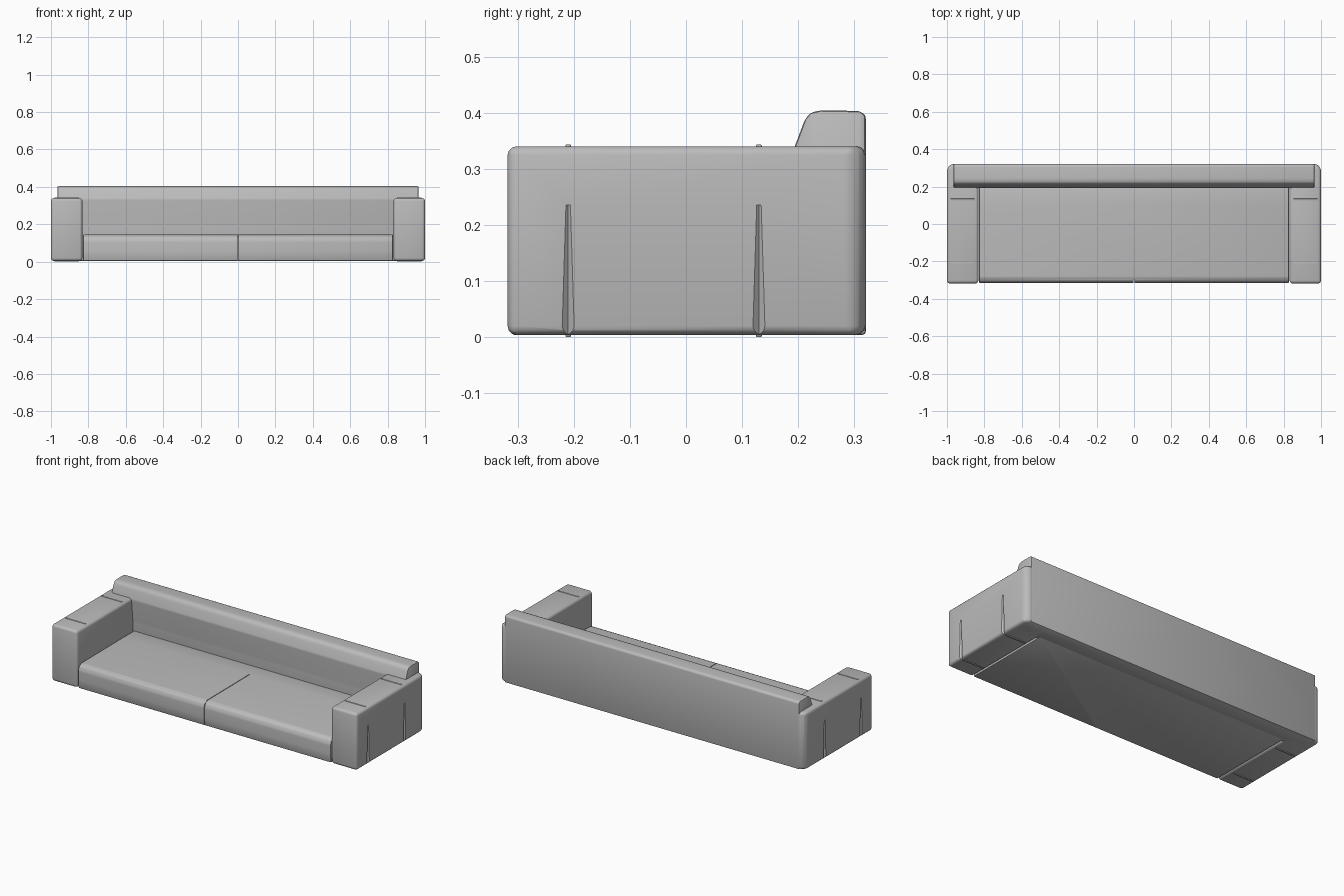
import bpy, bmesh, math
from mathutils import Matrix, Vector

cube = bpy.data.objects.get("Cube")
if cube:
    bpy.data.objects.remove(cube, do_unlink=True)

fabric = bpy.data.materials.new("grey fabric")
fabric.use_nodes = True
GREY = (0.5, 0.5, 0.5, 1)
fabric.diffuse_color = GREY
fabric.node_tree.nodes["Principled BSDF"].inputs["Base Color"].default_value = GREY


def prism(name, outline, axis, lo, hi, bevel=0.0, segments=3):
    """Extrude an outline along x ('x': y,z points) or z ('z': x,y points)."""
    bm = bmesh.new()
    place = (lambda a, b: (lo, a, b)) if axis == "x" else (lambda a, b: (a, b, lo))
    face = bm.faces.new([bm.verts.new(place(a, b)) for a, b in outline])
    moved = bmesh.ops.extrude_face_region(bm, geom=[face])["geom"]
    step = Vector((hi - lo, 0, 0)) if axis == "x" else Vector((0, 0, hi - lo))
    bmesh.ops.translate(bm, vec=step, verts=[g for g in moved if isinstance(g, bmesh.types.BMVert)])
    bmesh.ops.recalc_face_normals(bm, faces=bm.faces[:])
    if bevel:
        bmesh.ops.bevel(bm, geom=bm.edges[:], offset=bevel, segments=segments,
                        profile=0.5, affect="EDGES", clamp_overlap=True)
    mesh = bpy.data.meshes.new(name)
    bm.to_mesh(mesh)
    bm.free()
    mesh.materials.append(fabric)
    obj = bpy.data.objects.new(name, mesh)
    bpy.context.collection.objects.link(obj)
    return obj


def box(name, x, y, z, bevel=0.0):
    outline = [(x[0], y[0]), (x[1], y[0]), (x[1], y[1]), (x[0], y[1])]
    return prism(name, outline, "z", z[0], z[1], bevel)


def select(obj):
    bpy.ops.object.select_all(action="DESELECT")
    obj.select_set(True)
    bpy.context.view_layer.objects.active = obj


def carve(obj, cutter):
    mod = obj.modifiers.new("groove", "BOOLEAN")
    mod.operation = "DIFFERENCE"
    mod.solver = "EXACT"
    mod.object = cutter
    select(obj)
    bpy.ops.object.modifier_apply(modifier=mod.name)
    bpy.data.objects.remove(cutter, do_unlink=True)


def tapered_cutter(x, y):
    """Pointed upright wedge for the pinched folds on the arm sides."""
    bm = bmesh.new()
    bmesh.ops.create_cone(bm, cap_ends=True, segments=4, radius1=0.014, radius2=0.006,
                          depth=0.26, matrix=Matrix.Translation((x, y, 0.105)))
    mesh = bpy.data.meshes.new("fold_cutter")
    bm.to_mesh(mesh)
    bm.free()
    obj = bpy.data.objects.new("fold_cutter", mesh)
    obj.hide_render = True
    bpy.context.collection.objects.link(obj)
    return obj


parts = []

# Armrests with pinched folds outside and raised seams across the top
for side, label in ((1, "left"), (-1, "right")):
    plan = [(0.832, -0.318), (1.0, -0.318), (1.0, 0.297), (0.978, 0.32), (0.832, 0.32)]
    arm = prism(label + "_armrest", [(side * x, y) for x, y in plan], "z", 0.004, 0.34, 0.018)
    for y in (-0.21, 0.13):
        carve(arm, tapered_cutter(side * 1.002, y))
        xs = sorted((side * 0.85, side * 0.982))
        parts.append(box(label + "_arm_seam", xs, (y - 0.005, y + 0.005), (0, 0.343), 0.002))
    parts.append(arm)

# Seat with a rounded front edge, split by a centre seam
seat_profile = [(-0.312, 0.004), (-0.316, 0.05), (-0.316, 0.11), (-0.307, 0.133),
                (-0.285, 0.144), (0.1, 0.146), (0.23, 0.146), (0.23, 0.004)]
seat = prism("seat", seat_profile, "x", -0.828, 0.828, 0.006, 2)
carve(seat, box("seam_cutter", (-0.002, 0.002), (-0.33, 0.11), (0.138, 0.16)))
carve(seat, box("seam_cutter", (-0.002, 0.002), (-0.33, -0.3), (-0.01, 0.15)))
parts.append(seat)

# Backrest with a bolster sloping to the top edge
back_profile = [(0.205, 0.004), (0.205, 0.2), (0.192, 0.335), (0.212, 0.388),
                (0.222, 0.4), (0.24, 0.404), (0.31, 0.403), (0.3205, 0.395), (0.3205, 0.004)]
parts.append(prism("backrest", back_profile, "x", -0.965, 0.965, 0.006, 2))

for part in parts:
    select(part)
    bpy.ops.object.shade_smooth_by_angle(angle=math.radians(35))
